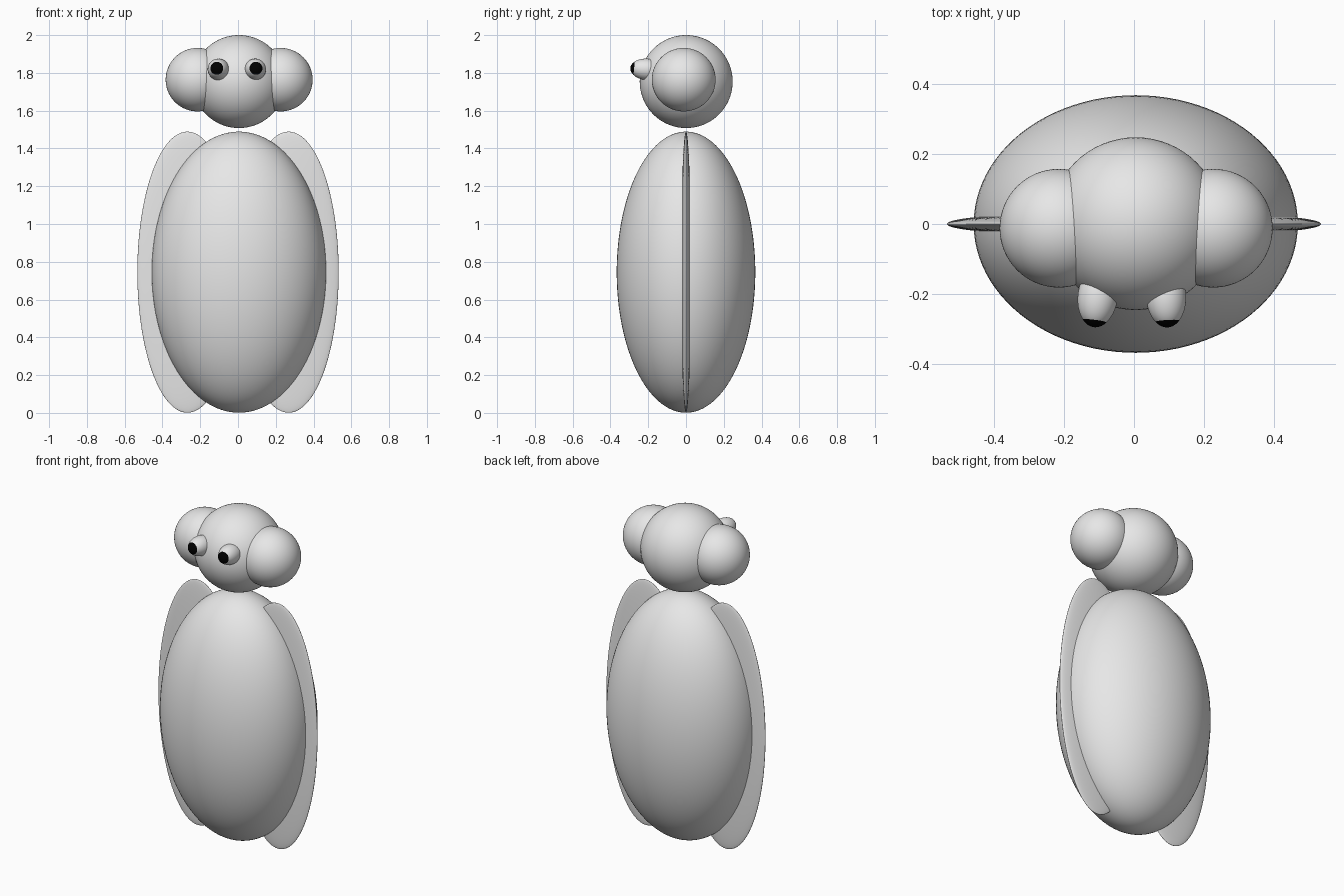
import bpy
from mathutils import Vector

if "Cube" in bpy.data.objects:
    bpy.data.objects.remove(bpy.data.objects["Cube"])


def material(name, colour):
    m = bpy.data.materials.new(name)
    m.diffuse_color = (*colour, 1)
    m.use_nodes = True
    m.node_tree.nodes["Principled BSDF"].inputs["Base Color"].default_value = m.diffuse_color
    return m


grey = material("light grey", (0.8, 0.8, 0.8))
black = material("black", (0.0, 0.0, 0.0))


def ellipsoid(name, centre, radii, segments=64, rings=40, axis=None):
    """Smooth ellipsoid; axis optionally aims its local z."""
    bpy.ops.mesh.primitive_uv_sphere_add(segments=segments, ring_count=rings, radius=1, location=centre)
    ob = bpy.context.object
    ob.name = name
    ob.scale = radii
    if axis:
        ob.rotation_mode = 'QUATERNION'
        ob.rotation_quaternion = Vector(axis).to_track_quat('Z', 'Y')
    ob.data.materials.append(grey)
    bpy.ops.object.shade_smooth()
    return ob


# Egg-shaped body and round head
ellipsoid("body", (0.005, 0, 0.745), (0.462, 0.367, 0.744), 96, 64)
ellipsoid("head", (0.005, 0.001, 1.754), (0.246, 0.246, 0.246), 64, 48)

# Thin side wings, one each side
for side, s in (("left", -1), ("right", 1)):
    ellipsoid(side + "_wing", (s * 0.268, 0, 0.745), (0.265, 0.027, 0.744), 96, 64)

# Round ears
for side, x in (("left", -0.214), ("right", 0.226)):
    ellipsoid(side + "_ear", (x, -0.012, 1.764), (0.169, 0.169, 0.168))

# Elongated eyes aimed forwards, with black pupil caps
for side, x, lean in (("left", -0.103, -0.13), ("right", 0.091, 0.06)):
    eye = ellipsoid(side + "_eye", (x, -0.205, 1.818), (0.057, 0.057, 0.09),
                    48, 39, axis=(lean, -1, 0.09))
    eye.data.materials.append(black)
    for f in eye.data.polygons:
        if f.center.z > 0.8:
            f.material_index = 1
